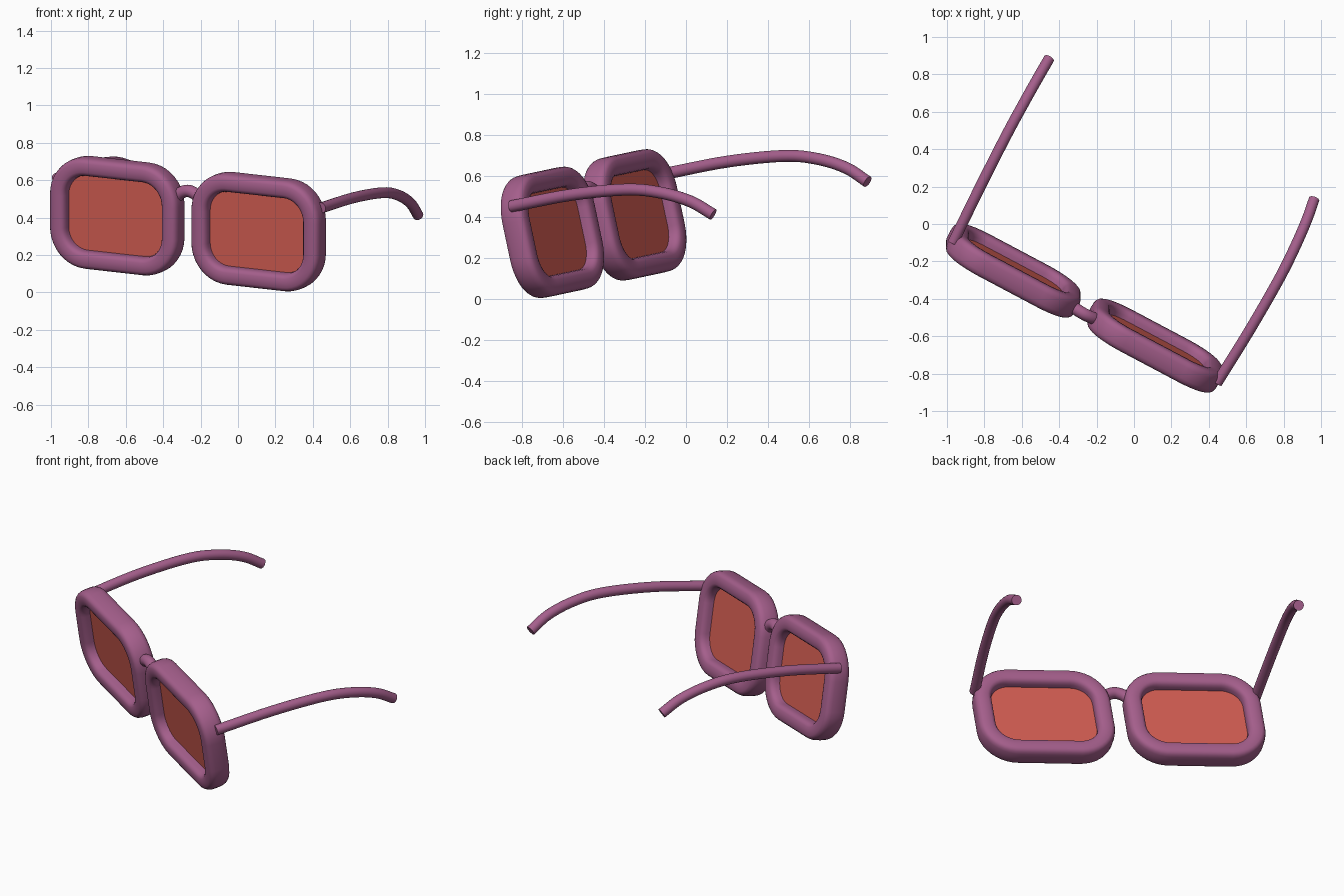
import bpy, bmesh, math
from mathutils import Matrix, Vector

if "Cube" in bpy.data.objects:
    bpy.data.objects.remove(bpy.data.objects["Cube"])

# Tilted frame of the glasses: width, backward and upward axes
U = Vector((0.879, -0.466, -0.099)).normalized()
V = Vector((0.0, -0.207, 0.978))
V = (V - U * V.dot(U)).normalized()
B = V.cross(U)
POSE = Matrix.Translation((-0.2675, -0.45, 0.3675)) @ Matrix((U, B, V)).transposed().to_4x4()

HALF_W, HALF_H, CORNER = 0.39, 0.304, 0.215
RIM_W, RIM_D = 0.10, 0.13
RIM_X = 0.43


def material(name, color):
    m = bpy.data.materials.new(name)
    m.diffuse_color = (*color, 1)
    m.use_nodes = True
    m.node_tree.nodes["Principled BSDF"].inputs["Base Color"].default_value = m.diffuse_color
    return m


plum = material("plum_frame", (0.376, 0.114, 0.262))
coral = material("coral_lens", (0.645, 0.109, 0.084))


def outline(inset, depth, cx):
    """Rounded rectangle loop in the rim plane."""
    r = CORNER - inset
    pts = []
    for k, (sx, sz) in enumerate(((1, 1), (-1, 1), (-1, -1), (1, -1))):
        for i in range(11):
            a = math.pi / 2 * (k + i / 10)
            pts.append((cx + sx * (HALF_W - CORNER) + r * math.cos(a), depth,
                        sz * (HALF_H - CORNER) + r * math.sin(a)))
    return pts


def finish(name, bm, mat):
    bmesh.ops.recalc_face_normals(bm, faces=bm.faces)
    me = bpy.data.meshes.new(name)
    bm.to_mesh(me)
    bm.free()
    me.materials.append(mat)
    ob = bpy.data.objects.new(name, me)
    bpy.context.collection.objects.link(ob)
    ob.matrix_world = POSE
    bpy.ops.object.select_all(action='DESELECT')
    ob.select_set(True)
    bpy.context.view_layer.objects.active = ob
    bpy.ops.object.shade_smooth_by_angle(angle=math.radians(40))
    return ob


def bridge_loops(bm, loops, closed):
    n = len(loops[0])
    for j in range(len(loops) if closed else len(loops) - 1):
        a, b = loops[j], loops[(j + 1) % len(loops)]
        for i in range(n):
            bm.faces.new((a[i], a[(i + 1) % n], b[(i + 1) % n], b[i]))


def rim(name, cx):
    """Soft boxy section swept around the rounded outline."""
    bm = bmesh.new()
    loops = []
    for j in range(20):
        a = 2 * math.pi * j / 20
        c, s = math.cos(a), math.sin(a)
        p = 2 / 3.2
        d = RIM_W / 2 * (1 - math.copysign(abs(c) ** p, c))
        w = RIM_D / 2 * math.copysign(abs(s) ** p, s)
        loops.append([bm.verts.new(q) for q in outline(d, w, cx)])
    bridge_loops(bm, loops, True)
    finish(name, bm, plum)


def lens(name, cx):
    bm = bmesh.new()
    loops = [[bm.verts.new(q) for q in outline(RIM_W - 0.01, w, cx)] for w in (-0.008, 0.008)]
    bridge_loops(bm, loops, False)
    for l in loops:
        bm.faces.new(l)
    finish(name, bm, coral)


def smooth_path(pts, steps=6):
    """Catmull-Rom interpolation through the points."""
    p = [Vector(q) for q in pts]
    p = [2 * p[0] - p[1]] + p + [2 * p[-1] - p[-2]]
    out = []
    for i in range(1, len(p) - 2):
        a, b, c, d = p[i - 1:i + 3]
        for k in range(steps):
            t = k / steps
            out.append(0.5 * (2 * b + (c - a) * t + (2 * a - 5 * b + 4 * c - d) * t * t
                              + (3 * b - a - 3 * c + d) * t ** 3))
    return out + [p[-2]]


def tube(name, pts, radius, side):
    """Round capped tube; side is a direction roughly across the path."""
    path = smooth_path(pts)
    bm = bmesh.new()
    loops = []
    for i, q in enumerate(path):
        t = (path[min(i + 1, len(path) - 1)] - path[max(i - 1, 0)]).normalized()
        n = (Vector(side) - t * t.dot(Vector(side))).normalized()
        m = t.cross(n)
        loops.append([bm.verts.new(q + radius * (n * math.cos(a) + m * math.sin(a)))
                      for a in (2 * math.pi * k / 20 for k in range(20))])
    bridge_loops(bm, loops, False)
    bm.faces.new(loops[0])
    bm.faces.new(loops[-1])
    finish(name, bm, plum)


# Rims, lenses and curved temples on both sides
for s, label in ((-1, "left"), (1, "right")):
    rim(label + "_rim", s * RIM_X)
    lens(label + "_lens", s * RIM_X)
    tube(label + "_temple",
         [(s * 0.803, 0.01, 0.165), (s * 0.820, 0.35, 0.16), (s * 0.828, 0.66, 0.13),
          (s * 0.825, 0.84, 0.082), (s * 0.817, 0.99, 0.01), (s * 0.806, 1.095, -0.077)],
         0.029, (1, 0, 0))

# Arched nose bridge
tube("bridge", [(-0.085, 0.005, 0.12), (-0.05, 0.005, 0.16), (0, 0.005, 0.178),
                (0.05, 0.005, 0.16), (0.085, 0.005, 0.12)], 0.033, (0, 1, 0))
